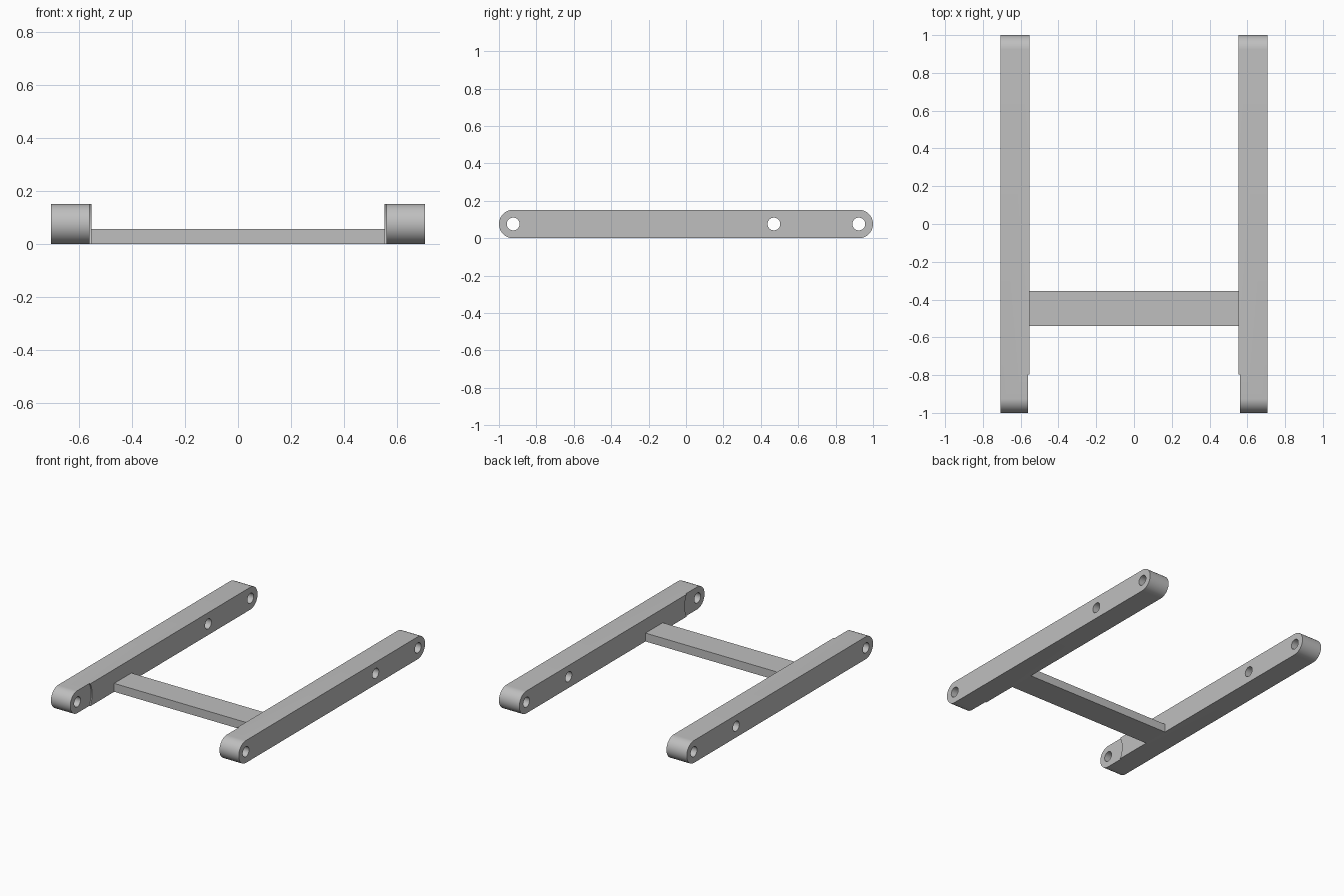
import bpy, math
from mathutils import Matrix

if "Cube" in bpy.data.objects:
    bpy.data.objects.remove(bpy.data.objects["Cube"], do_unlink=True)

grey = bpy.data.materials.new("light_grey")
grey.use_nodes = True
colour = (0.52, 0.52, 0.52, 1)
grey.diffuse_color = colour
grey.node_tree.nodes["Principled BSDF"].inputs["Base Color"].default_value = colour

INNER, OUTER = 0.553, 0.706      # rail faces in x
HEIGHT = 0.152
MID = HEIGHT / 2
PIVOT = 1 - MID                  # centre of each rounded end
RECESS = 0.008


def prism(name, points, x0, x1):
    """Extrude a (y, z) outline along x."""
    n = len(points)
    verts = [(x, y, z) for x in (x0, x1) for y, z in points]
    faces = [list(range(n))[::-1], list(range(n, 2 * n))]
    faces += [(i, (i + 1) % n, (i + 1) % n + n, i + n) for i in range(n)]
    mesh = bpy.data.meshes.new(name)
    mesh.from_pydata(verts, [], faces)
    mesh.materials.append(grey)
    obj = bpy.data.objects.new(name, mesh)
    bpy.context.collection.objects.link(obj)
    return obj


def arc(y, radius, start, end, steps):
    angles = [math.radians(start + (end - start) * i / steps) for i in range(steps + 1)]
    return [(y + radius * math.cos(a), MID + radius * math.sin(a)) for a in angles]


def cut(obj, cutter):
    mod = obj.modifiers.new("cut", "BOOLEAN")
    mod.operation = "DIFFERENCE"
    mod.solver = "EXACT"
    mod.object = cutter
    bpy.context.view_layer.objects.active = obj
    bpy.ops.object.modifier_apply(modifier=mod.name)
    bpy.data.objects.remove(cutter, do_unlink=True)


# Left rail: bar with rounded ends
outline = arc(PIVOT, MID, -90, 90, 24) + arc(-PIVOT, MID, 90, 270, 24)
left_rail = prism("left_rail", outline, INNER, OUTER)

# Shallow round recess on the inner face at the front end
cut(left_rail, prism("recess_cutter", arc(-PIVOT, 0.148, 0, 360, 64)[:-1],
                     INNER - 0.05, INNER + RECESS))

# Bolt holes through the rail
for y in (-PIVOT, 0.47, PIVOT):
    cut(left_rail, prism("hole_cutter", arc(y, 0.034, 0, 360, 32)[:-1],
                         INNER - 0.1, OUTER + 0.1))

# Right rail: mirrored copy
right_rail = left_rail.copy()
right_rail.name = "right_rail"
right_rail.data = left_rail.data.copy()
right_rail.data.transform(Matrix.Scale(-1, 4, (1, 0, 0)))
right_rail.data.flip_normals()
bpy.context.collection.objects.link(right_rail)

# Flat cross bar joining the rails
y0, y1, top = -0.54, -0.355, 0.057
prism("cross_bar", [(y0, 0), (y1, 0), (y1, top), (y0, top)], -INNER, INNER)

# Smooth the rounded ends and hole walls
bpy.ops.object.select_all(action="DESELECT")
for rail in (left_rail, right_rail):
    rail.select_set(True)
bpy.context.view_layer.objects.active = left_rail
bpy.ops.object.shade_smooth_by_angle(angle=math.radians(30))
